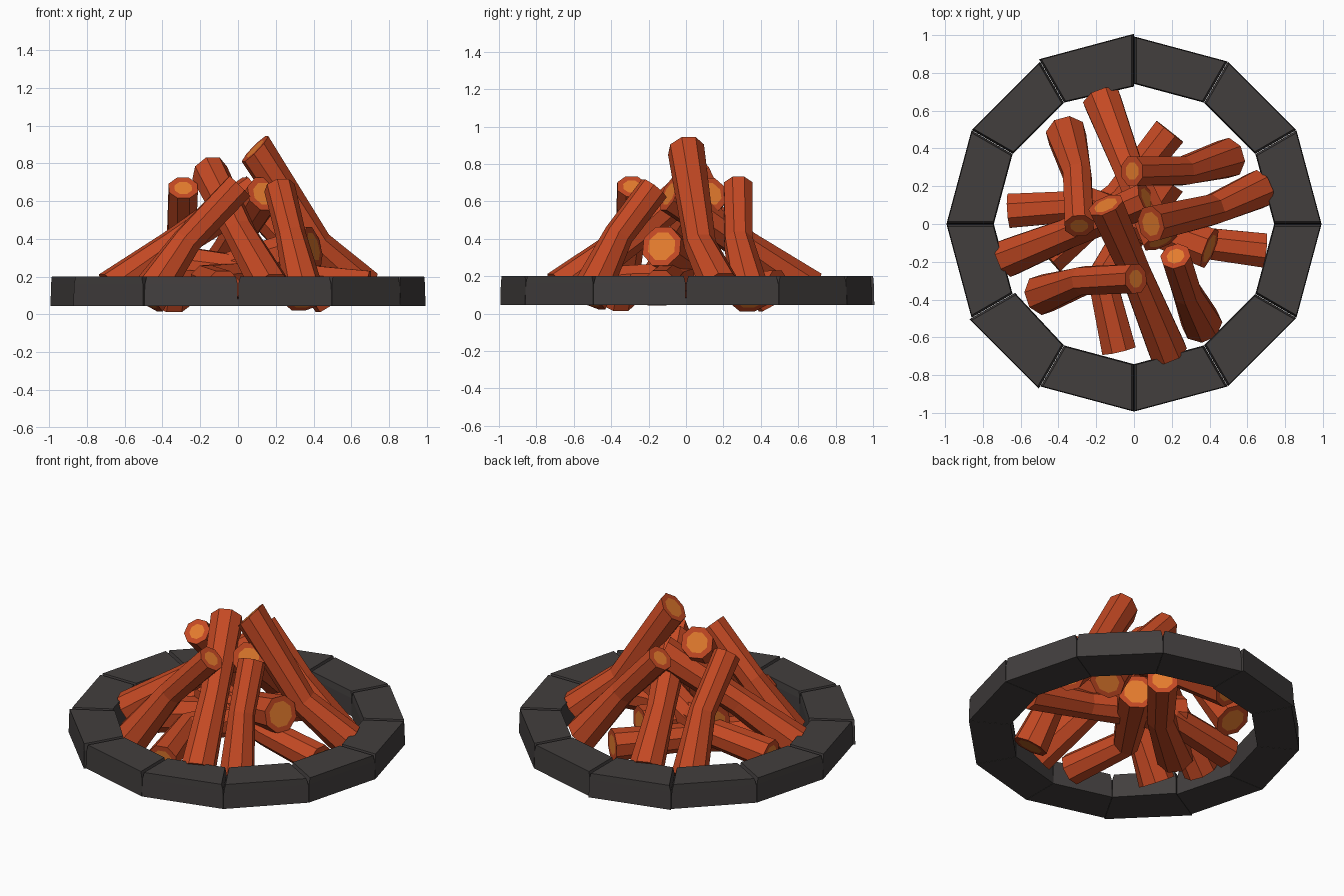
import bpy, bmesh, math
from mathutils import Vector

if "Cube" in bpy.data.objects:
    bpy.data.objects.remove(bpy.data.objects["Cube"])


def material(name, rgb):
    m = bpy.data.materials.new(name)
    m.diffuse_color = (*rgb, 1)
    m.use_nodes = True
    m.node_tree.nodes["Principled BSDF"].inputs["Base Color"].default_value = m.diffuse_color
    return m


STONE = material("charcoal_stone", (0.055, 0.049, 0.048))
BARK = material("red_brown_bark", (0.55, 0.066, 0.017))
WOOD = material("orange_cut_wood", (0.78, 0.2, 0.027))


def finish(bm, name, mats):
    bmesh.ops.recalc_face_normals(bm, faces=bm.faces[:])
    me = bpy.data.meshes.new(name)
    bm.to_mesh(me)
    bm.free()
    for m in mats:
        me.materials.append(m)
    ob = bpy.data.objects.new(name, me)
    bpy.context.collection.objects.link(ob)
    return ob


# Stone ring: twelve wedge blocks, tops slightly narrower to leave V grooves
def stone(k):
    bm = bmesh.new()
    a0, a1 = math.radians(30 * k), math.radians(30 * k + 30)
    rings = []
    for z, r_in, r_out, gap in ((0.045, 0.742, 0.993, 0.001), (0.16, 0.743, 0.99, 0.002),
                                (0.202, 0.745, 0.986, 0.012)):
        tilt = 0.014 if k in (3, 7) else 0
        row = []
        for r, a, s, t in ((r_in, a0, 1, -tilt), (r_out, a0, 1, tilt),
                           (r_out, a1, -1, tilt), (r_in, a1, -1, 0)):
            p = Vector((math.cos(a), math.sin(a))) * (r + t)
            p += Vector((-math.sin(a), math.cos(a))) * s * gap
            row.append(bm.verts.new((p.x, p.y, z)))
        rings.append(row)
    for lo, hi in zip(rings, rings[1:]):
        for i in range(4):
            j = (i + 1) % 4
            bm.faces.new((lo[i], lo[j], hi[j], hi[i]))
    bm.faces.new(rings[0][::-1])
    bm.faces.new(rings[-1])
    finish(bm, f"ring_stone_{k + 1}", [STONE])


for k in range(12):
    stone(k)


# Bent octagonal log with a cut-wood inset on each end; lean tilts the top cut
def log(name, base, bend, top, radii=(0.107, 0.086, 0.1), lean=0.0, sides=8):
    bm = bmesh.new()
    pts = [Vector(base), Vector(bend), Vector(top)]
    d0, d1 = (pts[1] - pts[0]).normalized(), (pts[2] - pts[1]).normalized()
    d_top = (d1 + Vector((d1.x, d1.y, 0)) * lean).normalized()
    rings = []
    for p, d, r in zip(pts, (d0, (d0 + d1).normalized(), d_top), radii):
        side = d.cross(Vector((0, 0, 1))).normalized()
        up = side.cross(d)
        row = []
        for i in range(sides):
            a = 2 * math.pi * (i + 0.5) / sides
            row.append(bm.verts.new(p + (side * math.cos(a) + up * math.sin(a)) * r))
        rings.append(row)
    for lo, hi in zip(rings, rings[1:]):
        for i in range(sides):
            j = (i + 1) % sides
            bm.faces.new((lo[i], lo[j], hi[j], hi[i]))
    caps = [bm.faces.new(rings[0][::-1]), bm.faces.new(rings[-1])]
    bm.normal_update()
    bmesh.ops.inset_individual(bm, faces=caps, thickness=0.034)
    for f in caps:
        f.material_index = 1
    finish(bm, name, [BARK, WOOD])


# Tall leaning logs
tall = [
    ((0.665, 0.185, 0.14), (0.415, 0.075, 0.37), (0.09, 0.0, 0.877)),
    ((0.18, -0.675, 0.13), (0.01, -0.26, 0.43), (-0.15, 0.10, 0.75)),
    ((-0.17, 0.66, 0.13), (-0.04, 0.32, 0.36), (0.14, -0.09, 0.64)),
    ((-0.67, -0.18, 0.13), (-0.35, -0.05, 0.36), (0.07, 0.13, 0.64)),
]
# Outer steep logs
steep = [
    ((0.50, 0.35, 0.075), (0.26, 0.28, 0.39), (-0.01, 0.28, 0.68)),
    ((-0.36, 0.48, 0.07), (-0.30, 0.26, 0.40), (-0.29, -0.01, 0.67)),
    ((-0.49, -0.375, 0.075), (-0.27, -0.30, 0.39), (0.01, -0.29, 0.68)),
    ((0.36, -0.53, 0.07), (0.28, -0.36, 0.42), (0.22, -0.17, 0.67)),
]
# Low inner logs
low = [
    ((-0.66, 0.07, 0.14), (-0.20, 0.10, 0.20), (0.40, -0.13, 0.36)),
    ((0.69, -0.14, 0.14), (0.28, -0.09, 0.19), (-0.28, 0.10, 0.25)),
    ((-0.08, -0.67, 0.14), (-0.17, -0.28, 0.18), (0.17, 0.23, 0.18)),
    ((0.19, 0.49, 0.14), (-0.08, 0.15, 0.13), (-0.46, -0.17, 0.15)),
]
for i in range(4):
    log(f"tall_log_{i + 1}", *tall[i], lean=0.6)
    log(f"steep_log_{i + 1}", *steep[i], radii=(0.11, 0.08, 0.083))
    log(f"low_log_{i + 1}", *low[i], radii=(0.098, 0.086, 0.115))
